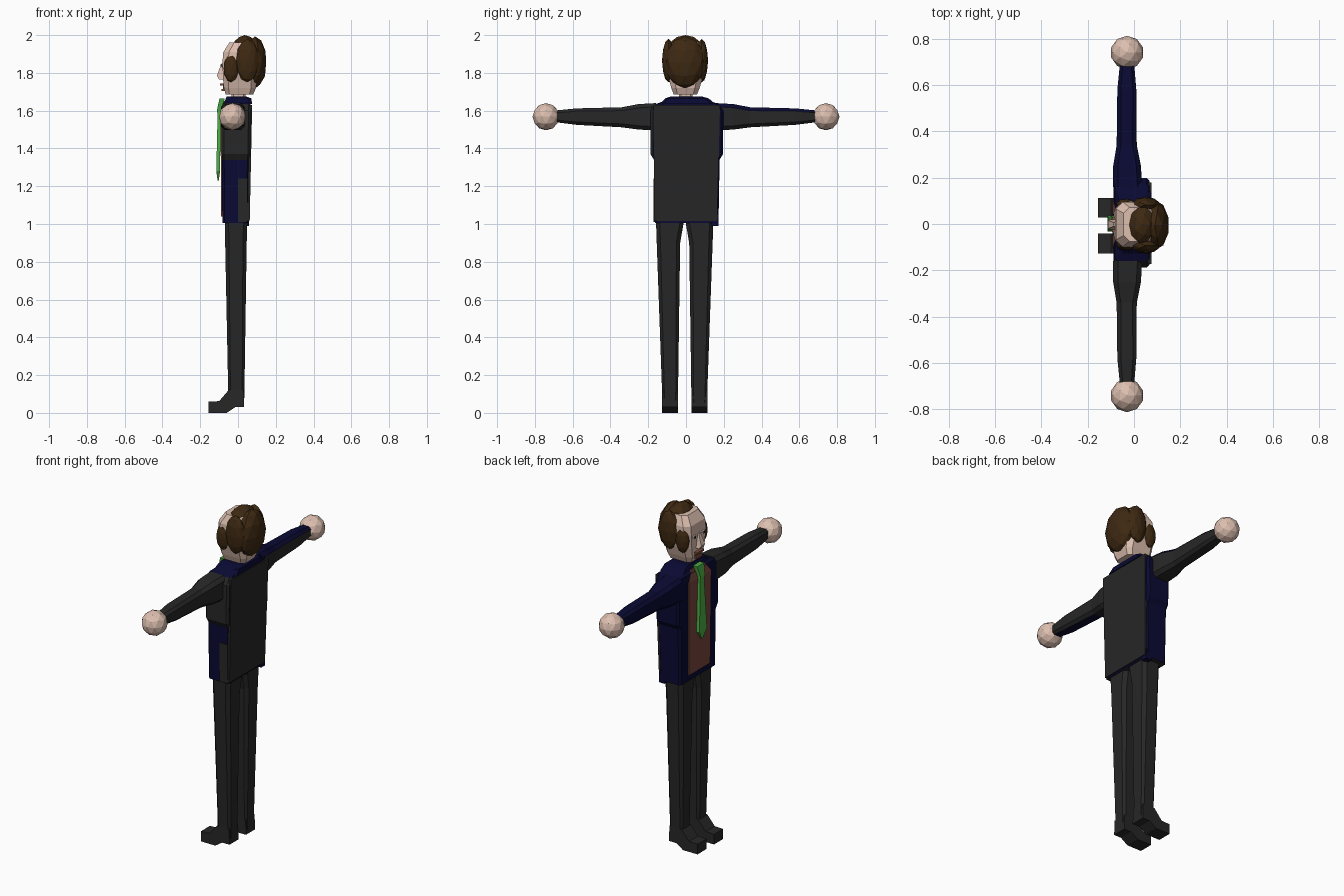
import bpy, bmesh, math
from mathutils import Vector, Matrix


def material(name, r, g, b):
    m = bpy.data.materials.new(name)
    m.diffuse_color = (r, g, b, 1)
    return m


CHARCOAL = material("charcoal cloth", 0.02, 0.02, 0.02)
NAVY = material("navy cloth", 0.003, 0.003, 0.034)
SKIN = material("skin", 0.72, 0.52, 0.43)
HAIR = material("brown hair", 0.048, 0.022, 0.006)
GREEN = material("green tie", 0.07, 0.42, 0.06)
SHIRT = material("rust shirt", 0.19, 0.065, 0.045)
LIPS = material("lips", 0.24, 0.08, 0.05)
WHITE = material("eye white", 0.7, 0.66, 0.62)
DARK = material("pupil", 0.015, 0.01, 0.008)


def finish(bm, name, mats, rule=None):
    bmesh.ops.recalc_face_normals(bm, faces=bm.faces[:])
    if rule:
        for f in bm.faces:
            f.material_index = rule(f.normal, f.calc_center_median())
    me = bpy.data.meshes.new(name)
    bm.to_mesh(me)
    bm.free()
    for m in mats:
        me.materials.append(m)
    ob = bpy.data.objects.new(name, me)
    bpy.context.collection.objects.link(ob)
    return ob


def loft(name, sections, mats, axis="z", rule=None):
    """Chamfered rectangles (t, u0, u1, v0, v1, chamfer) joined along an axis."""
    bm = bmesh.new()
    rings = []
    for t, u0, u1, v0, v1, c in sections:
        if c:
            pts = [(u0 + c, v0), (u1 - c, v0), (u1, v0 + c), (u1, v1 - c),
                   (u1 - c, v1), (u0 + c, v1), (u0, v1 - c), (u0, v0 + c)]
        else:
            pts = [(u0, v0), (u1, v0), (u1, v1), (u0, v1)]
        rings.append([bm.verts.new((u, v, t) if axis == "z" else (u, t, v)) for u, v in pts])
    n = len(rings[0])
    for a, b in zip(rings, rings[1:]):
        for i in range(n):
            j = (i + 1) % n
            bm.faces.new((a[i], a[j], b[j], b[i]))
    bm.faces.new(rings[0])
    bm.faces.new(rings[-1])
    return finish(bm, name, mats, rule)


def box(name, x0, x1, y0, y1, z0, z1, mat):
    return loft(name, [(z0, x0, x1, y0, y1, 0), (z1, x0, x1, y0, y1, 0)], [mat])


def blob(name, centre, radii, mat, sub=2):
    bm = bmesh.new()
    mx = Matrix.Translation(centre) @ Matrix.Diagonal((*radii, 1))
    bmesh.ops.create_icosphere(bm, subdivisions=sub, radius=1, matrix=mx)
    return finish(bm, name, [mat])


def prism(name, profile, y0, y1, mat):
    """Side profile (x, z) extruded across y."""
    bm = bmesh.new()
    a, b = ([bm.verts.new((x, y, z)) for x, z in profile] for y in (y0, y1))
    bm.faces.new(a)
    bm.faces.new(b)
    for i in range(len(a)):
        j = (i + 1) % len(a)
        bm.faces.new((a[i], a[j], b[j], b[i]))
    return finish(bm, name, [mat])


# Jacket body: navy, with charcoal around the armhole on one side
loft("jacket", [(1.005, -0.083, 0.055, -0.165, 0.172, 0.012),
                (1.34, -0.085, 0.062, -0.17, 0.178, 0.012),
                (1.37, -0.086, 0.064, -0.188, 0.196, 0.012),
                (1.60, -0.088, 0.068, -0.188, 0.198, 0.012),
                (1.635, -0.082, 0.066, -0.16, 0.172, 0.012),
                (1.65, -0.065, 0.06, -0.12, 0.13, 0.012)],
     [NAVY, CHARCOAL],
     rule=lambda n, c: 1 if n.y < -0.5 and c.z > 1.35 or c.z < 1.006 else 0)
loft("jacket_back", [(1.015, 0.05, 0.062, -0.168, 0.165, 0),
                     (1.63, 0.06, 0.075, -0.172, 0.18, 0)], [CHARCOAL])
box("jacket_side_strip", 0.0, 0.05, -0.172, -0.164, 1.01, 1.24, CHARCOAL)
box("jacket_hem_flap", 0.02, 0.058, 0.135, 0.172, 0.99, 1.05, NAVY)

# Collar ring around the neck
loft("collar", [(1.635, -0.075, 0.075, -0.14, 0.155, 0.02),
                (1.665, -0.065, 0.07, -0.11, 0.12, 0.02),
                (1.675, -0.06, 0.045, -0.08, 0.085, 0.02)], [NAVY])

# Shirt front and tie
loft("shirt_front", [(1.04, -0.089, -0.081, -0.10, 0.10, 0),
                     (1.59, -0.093, -0.085, -0.105, 0.105, 0),
                     (1.65, -0.078, -0.07, -0.06, 0.06, 0)], [SHIRT])
loft("tie", [(1.23, -0.108, -0.102, -0.004, 0.008, 0),
             (1.28, -0.115, -0.095, -0.033, 0.037, 0),
             (1.58, -0.108, -0.092, -0.017, 0.021, 0),
             (1.60, -0.112, -0.088, -0.018, 0.022, 0),
             (1.665, -0.098, -0.07, -0.03, 0.034, 0)], [GREEN])

# Legs and shoes
for s, side in ((1, "left"), (-1, "right")):
    def span(a, b):
        return tuple(sorted((s * a - 0.007, s * b - 0.007)))
    loft(side + "_leg", [(0.03, -0.05, 0.032, *span(0.037, 0.117), 0.012),
                         (0.12, -0.052, 0.034, *span(0.035, 0.12), 0.012),
                         (0.90, -0.068, 0.046, *span(0.024, 0.148), 0.02),
                         (1.02, -0.07, 0.05, *span(0.003, 0.152), 0.02)], [CHARCOAL])
    prism(side + "_shoe", [(-0.155, 0), (-0.155, 0.06), (-0.10, 0.062), (-0.05, 0.12),
                           (0.03, 0.12), (0.033, 0.03), (-0.015, 0.03), (-0.06, 0)],
          *span(0.035, 0.12), CHARCOAL)

# Arms: one is navy on its top and front, the other navy beneath
for s, side in ((1, "left"), (-1, "right")):
    if s > 0:
        def cloth(n, c):
            return 1 if (n.z > 0.3 or n.x < -0.3) else 0
    else:
        def cloth(n, c):
            return 1 if n.z < -0.9 and abs(c.y) > 0.3 else 0
    loft(side + "_arm", [(s * 0.16, -0.09, 0.035, 1.495, 1.64, 0.02),
                         (s * 0.25, -0.09, 0.03, 1.50, 1.635, 0.02),
                         (s * 0.34, -0.075, 0.012, 1.512, 1.618, 0.018),
                         (s * 0.58, -0.072, 0.01, 1.525, 1.612, 0.015),
                         (s * 0.70, -0.060, 0.0, 1.54, 1.60, 0.012)],
         [CHARCOAL, NAVY], axis="y", rule=cloth)
    blob(side + "_hand", (-0.03, s * 0.741, 1.568), (0.072, 0.072, 0.072), SKIN)

# Neck and head
loft("neck", [(1.62, -0.035, 0.04, -0.038, 0.035, 0.012),
              (1.70, -0.035, 0.04, -0.038, 0.035, 0.012)], [SKIN])
loft("head", [(1.685, -0.065, 0.08, -0.065, 0.058, 0.02),
              (1.72, -0.075, 0.095, -0.078, 0.072, 0.025),
              (1.78, -0.08, 0.10, -0.094, 0.09, 0.03),
              (1.86, -0.082, 0.10, -0.10, 0.097, 0.03),
              (1.91, -0.078, 0.10, -0.098, 0.095, 0.03),
              (1.962, -0.045, 0.08, -0.075, 0.072, 0.025)], [SKIN])

# Face
loft("nose", [(1.765, -0.10, -0.07, -0.024, 0.020, 0),
              (1.785, -0.112, -0.07, -0.020, 0.016, 0),
              (1.85, -0.088, -0.07, -0.010, 0.006, 0)], [SKIN])
box("upper_lip", -0.094, -0.07, -0.034, 0.03, 1.733, 1.745, LIPS)
box("lower_lip", -0.088, -0.065, -0.03, 0.026, 1.703, 1.716, LIPS)
box("mouth", -0.08, -0.065, -0.03, 0.026, 1.716, 1.733, LIPS)
for s, side in ((1, "left"), (-1, "right")):
    y = s * 0.042 - 0.002
    blob(side + "_eye", (-0.077, y, 1.84), (0.014, 0.02, 0.015), WHITE, 1)
    blob(side + "_pupil", (-0.088, y, 1.84), (0.005, 0.007, 0.007), DARK, 1)
    # Hair over the temples and the sides of the head
    blob(side + "_temple_hair", (-0.036, s * 0.086 - 0.002, 1.825), (0.042, 0.026, 0.075), HAIR)
    blob(side + "_side_hair", (0.05, s * 0.088 - 0.005, 1.865), (0.062, 0.034, 0.115), HAIR)

# Hair on the crown and the back of the head
blob("crown_hair", (0.035, -0.003, 1.935), (0.062, 0.088, 0.065), HAIR)
blob("back_hair", (0.09, -0.005, 1.855), (0.062, 0.108, 0.138), HAIR)
